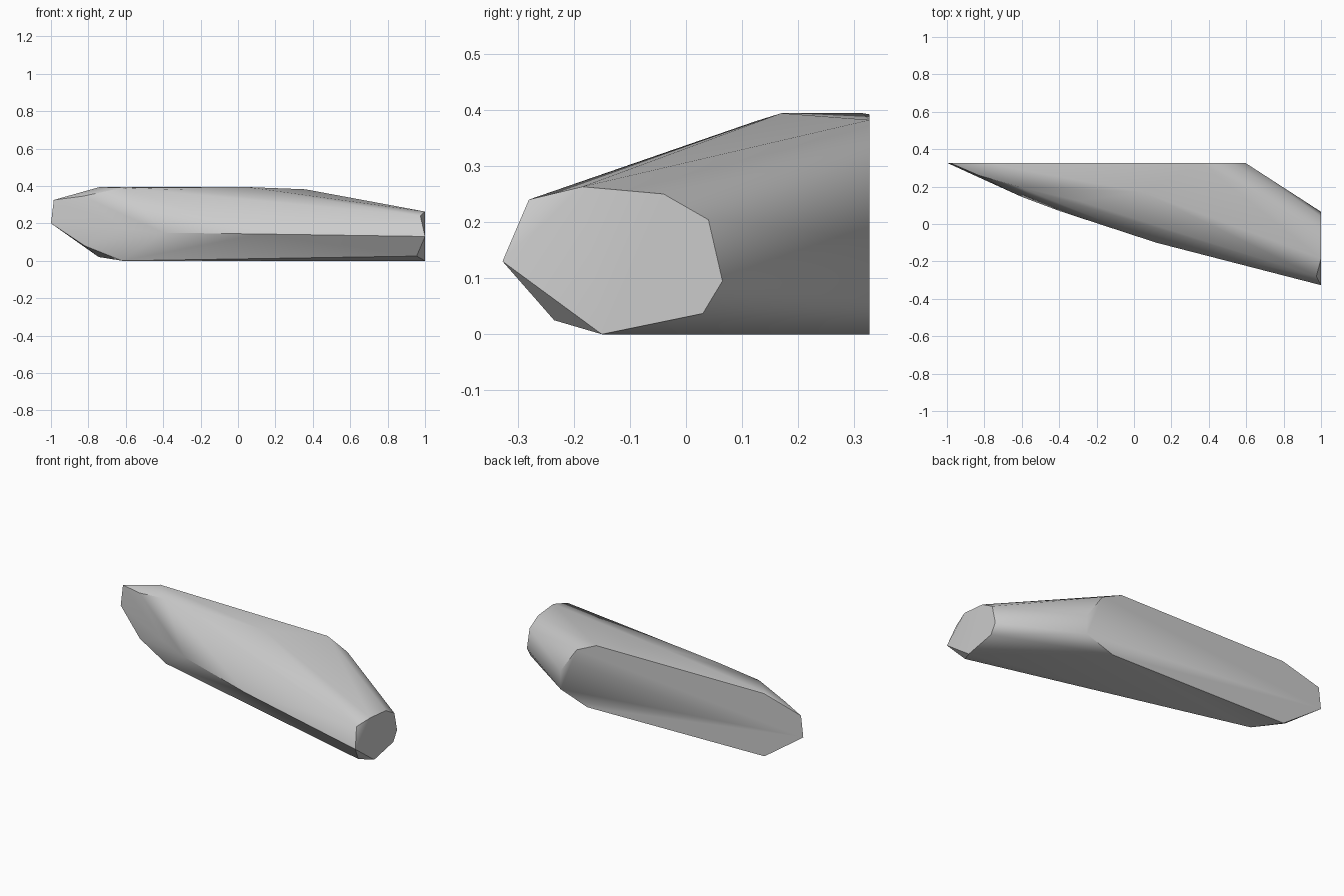
import bpy
import bmesh
import math

default_cube = bpy.data.objects.get("Cube")
if default_cube:
    bpy.data.objects.remove(default_cube, do_unlink=True)


def make_material(name, colour):
    material = bpy.data.materials.new(name)
    material.use_nodes = True
    material.diffuse_color = colour
    shader = next(n for n in material.node_tree.nodes if n.type == "BSDF_PRINCIPLED")
    shader.inputs["Base Color"].default_value = colour
    return material


def convex_solid(name, points, material):
    """Wrap the corner points in a convex skin and merge its flat facets."""
    bm = bmesh.new()
    for point in points:
        bm.verts.new(point)
    hull = bmesh.ops.convex_hull(bm, input=bm.verts)
    loose = set(hull["geom_interior"] + hull["geom_unused"])
    bmesh.ops.delete(bm, geom=[g for g in loose if isinstance(g, bmesh.types.BMVert)],
                     context="VERTS")
    bmesh.ops.dissolve_limit(bm, angle_limit=math.radians(1),
                             verts=bm.verts, edges=bm.edges)
    bmesh.ops.recalc_face_normals(bm, faces=bm.faces)
    mesh = bpy.data.meshes.new(name)
    bm.to_mesh(mesh)
    bm.free()
    mesh.materials.append(material)
    solid = bpy.data.objects.new(name, mesh)
    bpy.context.collection.objects.link(solid)
    return solid


# Flat back wall: outline in x and z
back_y = 0.327
back_outline = [(-1, 0.2), (-0.985, 0.325), (-0.74, 0.392), (0.36, 0.382),
                (0.49, 0.322), (0.595, 0.17), (0.595, 0.06), (0.42, 0),
                (-0.745, 0.02)]
back_wall = [(x, back_y, z) for x, z in back_outline]

# Flat cut at the left end: outline in y and z
end_outline = [(-0.327, 0.13), (-0.185, 0.263), (-0.04, 0.25), (0.04, 0.204),
               (0.065, 0.095), (0.03, 0.037), (-0.15, 0)]
end_cut = [(1, y, z) for y, z in end_outline]

# Bevelled corners beside the end cut
end_bevel = [(0.975, -0.28, 0.24), (0.955, -0.235, 0.025)]

# Bulging front ridge, crown and keel
front_ridge = [(-0.82, 0.25, 0.08), (-0.6, 0.145, 0.17), (-0.4, 0.07, 0.15),
               (0.12, -0.1, 0.143)]
crown = [(-0.83, 0.26, 0.345), (-0.62, 0.2, 0.39), (-0.3, 0.125, 0.38),
         (0.05, 0.17, 0.394), (-0.74, 0.315, 0.394)]
keel = [(-0.62, 0.21, 0), (0.55, 0, 0)]

stone = make_material("stone grey", (0.6, 0.6, 0.6, 1))
block = convex_solid("stone_shard", back_wall + end_cut + end_bevel
                     + front_ridge + crown + keel, stone)

# Soft facets with crisp edges
bpy.ops.object.select_all(action="DESELECT")
block.select_set(True)
bpy.context.view_layer.objects.active = block
bpy.ops.object.shade_smooth_by_angle(angle=math.radians(35))
